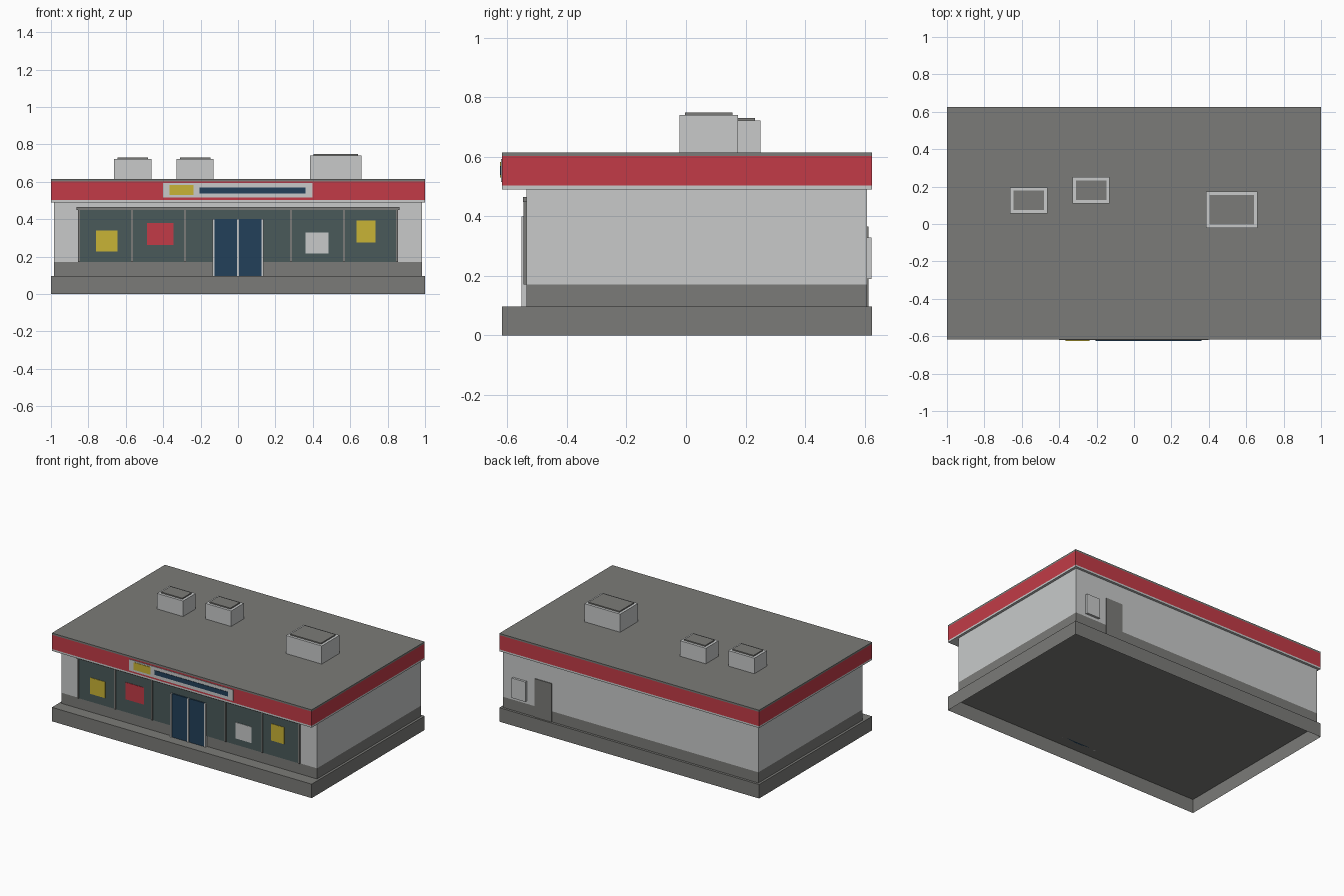
import bpy
import bmesh

cube = bpy.data.objects.get("Cube")
if cube:
    bpy.data.objects.remove(cube, do_unlink=True)


def material(name, hex_code):
    """Flat colour from an sRGB hex code, stored as linear values."""
    rgb = []
    for i in (0, 2, 4):
        c = int(hex_code[i:i + 2], 16) / 255
        rgb.append(c / 12.92 if c <= 0.04045 else ((c + 0.055) / 1.055) ** 2.4)
    mat = bpy.data.materials.new(name)
    mat.use_nodes = True
    mat.diffuse_color = (*rgb, 1)
    mat.node_tree.nodes["Principled BSDF"].inputs["Base Color"].default_value = (*rgb, 1)
    return mat


GREY = material("concrete grey", "7B7B78")
WHITE = material("off white", "C8CACA")
RED = material("red", "C23B47")
GLASS = material("dark glass", "4A5A5A")
BLUE = material("navy blue", "22405A")
YELLOW = material("yellow", "C9B436")


def box(name, mat, xs, ys, zs, open_bottom=False):
    """Axis-aligned box given by its ranges."""
    bm = bmesh.new()
    bmesh.ops.create_cube(bm, size=1)
    for v in bm.verts:
        v.co = [r[0] if c < 0 else r[1] for c, r in zip(v.co, (xs, ys, zs))]
    if open_bottom:
        bm.normal_update()
        down = [f for f in bm.faces if f.normal.z < -0.5]
        bmesh.ops.delete(bm, geom=down, context='FACES_ONLY')
    mesh = bpy.data.meshes.new(name)
    bm.to_mesh(mesh)
    bm.free()
    mesh.materials.append(mat)
    obj = bpy.data.objects.new(name, mesh)
    bpy.context.collection.objects.link(obj)
    return obj


# Main levels and footprints
FRONT, BACK = -0.618, 0.6245
WALL_FRONT, WALL_BACK = -0.535, 0.608
BASE_TOP, PLINTH_TOP, WALL_TOP = 0.097, 0.171, 0.49
full_x, full_y = (-1, 1), (FRONT, BACK)
wall_x, wall_y = (-0.983, 0.983), (WALL_FRONT, WALL_BACK)

# Base, walls and layered roof
box("base_slab", GREY, full_x, full_y, (0, BASE_TOP), open_bottom=True)
box("plinth", GREY, wall_x, wall_y, (BASE_TOP, PLINTH_TOP), open_bottom=True)
box("walls", WHITE, wall_x, wall_y, (PLINTH_TOP, WALL_TOP))
box("soffit_trim", WHITE, full_x, full_y, (WALL_TOP, 0.503))
box("fascia_band", RED, full_x, full_y, (0.503, 0.602))
box("roof_cap", GREY, full_x, full_y, (0.602, 0.614))

# Shopfront glazing, header and mullions
box("shop_window", GLASS, (-0.85, 0.85), (-0.54, WALL_FRONT), (PLINTH_TOP, 0.45))
box("window_header", GREY, (-0.863, 0.863), (-0.548, WALL_FRONT), (0.448, 0.465))
for i, x in enumerate((-0.85, -0.567, -0.283, 0.283, 0.567, 0.85)):
    box(f"mullion_{i + 1}", GREY, (x - 0.005, x + 0.005), (-0.546, WALL_FRONT),
        (PLINTH_TOP, 0.45))

# Window posters
posters = [
    ("left_end_poster", YELLOW, (0.633, 0.735), (0.275, 0.392)),
    ("left_inner_poster", WHITE, (0.36, 0.483), (0.216, 0.328)),
    ("right_inner_poster", RED, (-0.487, -0.345), (0.262, 0.38)),
    ("right_end_poster", YELLOW, (-0.76, -0.643), (0.227, 0.34)),
]
for name, mat, xs, zs in posters:
    box(name, mat, xs, (-0.543, -0.54), zs)

# Double entrance door
DOOR_Z = (BASE_TOP, 0.40)
for side, s in (("left", 1), ("right", -1)):
    box(f"{side}_door", BLUE, sorted((0, s * 0.127)), (-0.548, WALL_FRONT), DOOR_Z)
    box(f"{side}_door_post", WHITE, sorted((s * 0.125, s * 0.136)),
        (-0.552, WALL_FRONT), DOOR_Z)
box("centre_door_post", WHITE, (-0.005, 0.005), (-0.552, WALL_FRONT), DOOR_Z)

# Sign on the fascia
box("sign_panel", WHITE, (-0.402, 0.398), (-0.6215, FRONT), (0.515, 0.592))
box("sign_badge", YELLOW, (-0.366, -0.238), (-0.6245, -0.6215), (0.53, 0.582))
box("sign_stripe", BLUE, (-0.206, 0.36), (-0.6245, -0.6215), (0.538, 0.569))

# Rear service door and meter box
box("rear_door", GREY, (0.607, 0.738), (WALL_BACK, 0.613), (BASE_TOP, 0.365))
box("meter_box", WHITE, (0.80, 0.905), (WALL_BACK, 0.6235), (0.19, 0.328))

# Rooftop units with inset lids
units = [
    ("right_roof_unit", (-0.663, -0.463), (0.057, 0.196), 0.722, 0.018),
    ("middle_roof_unit", (-0.328, -0.13), (0.11, 0.25), 0.722, 0.018),
    ("left_roof_unit", (0.385, 0.66), (-0.022, 0.174), 0.74, 0.018),
]
for name, xs, ys, top, inset in units:
    box(name, WHITE, xs, ys, (0.614, top))
    box(name + "_lid", GREY, (xs[0] + inset, xs[1] - inset),
        (ys[0] + inset, ys[1] - inset), (top, top + 0.008))
